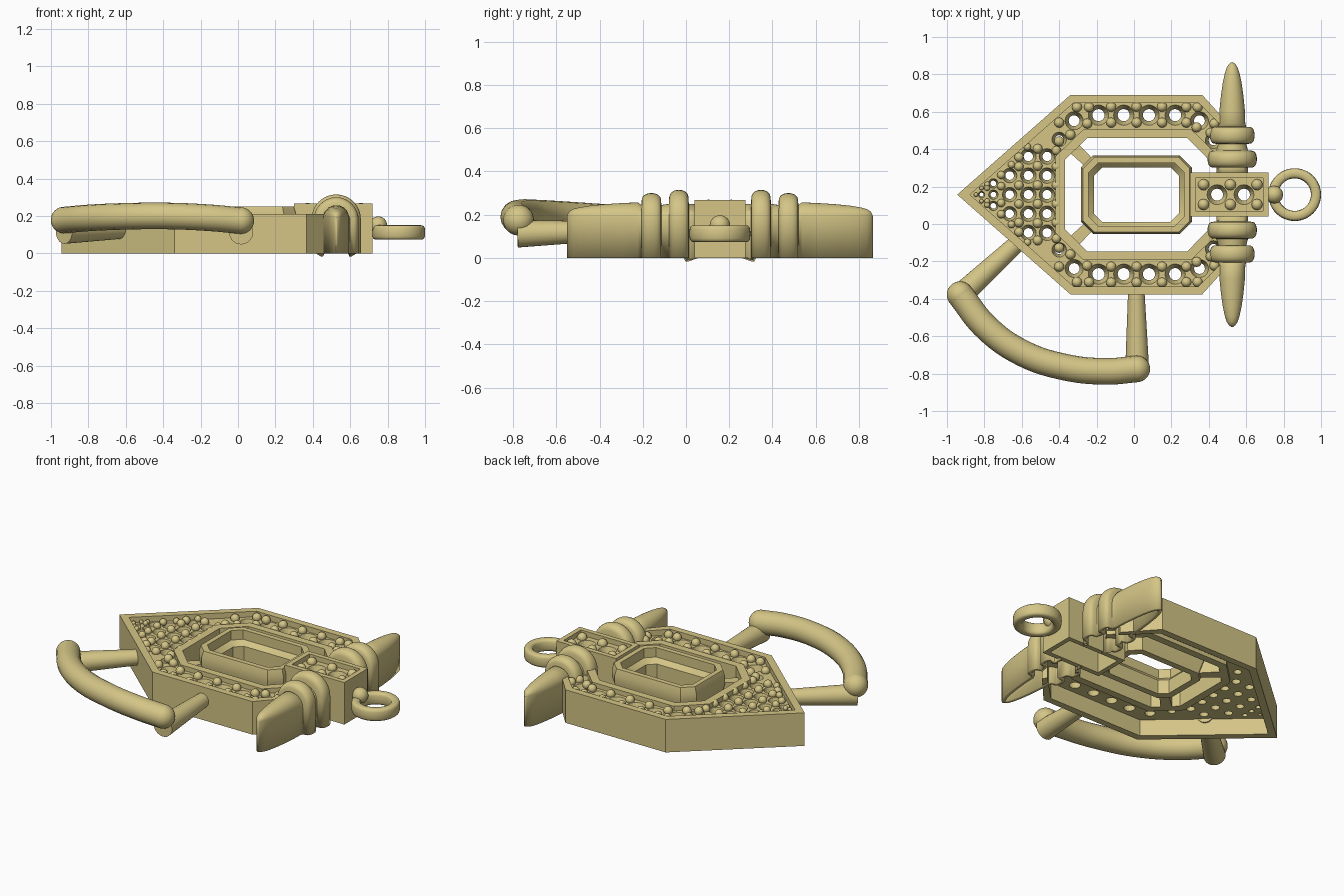
import bpy, bmesh, math
from mathutils import Vector, Matrix

if "Cube" in bpy.data.objects:
    bpy.data.objects.remove(bpy.data.objects["Cube"])

CY = 0.157  # symmetry line of the pendant
gold = bpy.data.materials.new("gold")
gold.diffuse_color = (0.66, 0.56, 0.24, 1)
gold.use_nodes = True
gold.node_tree.nodes["Principled BSDF"].inputs["Base Color"].default_value = gold.diffuse_color


def finish(name, bm, smooth=True):
    bmesh.ops.recalc_face_normals(bm, faces=bm.faces)
    me = bpy.data.meshes.new(name)
    bm.to_mesh(me)
    bm.free()
    ob = bpy.data.objects.new(name, me)
    bpy.context.collection.objects.link(ob)
    me.materials.append(gold)
    activate(ob)
    if smooth:
        bpy.ops.object.shade_smooth_by_angle(angle=math.radians(35))
    return ob


def activate(ob):
    bpy.ops.object.select_all(action='DESELECT')
    ob.select_set(True)
    bpy.context.view_layer.objects.active = ob


def sym(half):
    """Mirror a half outline (x, distance from symmetry line)."""
    return ([(x, CY + d) for x, d in half] +
            [(x, CY - d) for x, d in reversed(half) if d > 0])


def prism(name, pts, z0, z1):
    bm = bmesh.new()
    f = bm.faces.new([bm.verts.new((x, y, z0)) for x, y in pts])
    r = bmesh.ops.extrude_face_region(bm, geom=[f])
    vs = [v for v in r['geom'] if isinstance(v, bmesh.types.BMVert)]
    bmesh.ops.translate(bm, verts=vs, vec=(0, 0, z1 - z0))
    return finish(name, bm, False)


def loft(name, loops, close_rows=False):
    """Skin closed loops of equal length; rows may wrap around."""
    bm = bmesh.new()
    rows = [[bm.verts.new(p) for p in lp] for lp in loops]
    n = len(rows[0])
    for i in range(len(rows) - (0 if close_rows else 1)):
        a, b = rows[i], rows[(i + 1) % len(rows)]
        for j in range(n):
            k = (j + 1) % n
            bm.faces.new((a[j], a[k], b[k], b[j]))
    return finish(name, bm)


def beads(name, spots, z):
    bm = bmesh.new()
    for x, y, r in spots:
        bmesh.ops.create_uvsphere(bm, u_segments=12, v_segments=8, radius=r,
                                  matrix=Matrix.Translation((x, y, z)))
    return finish(name, bm)


def drill(plate, spots, z0, z1):
    """Cut flared gem seats through a plate."""
    bm = bmesh.new()
    for x, y, r in spots:
        bmesh.ops.create_cone(bm, cap_ends=True, segments=20, radius1=r * 0.55, radius2=r,
                              depth=z1 - z0, matrix=Matrix.Translation((x, y, (z0 + z1) / 2)))
    cutter = finish("seat_cutter", bm, False)
    cutter.hide_render = True
    m = plate.modifiers.new("seats", 'BOOLEAN')
    m.operation, m.solver, m.object = 'DIFFERENCE', 'EXACT', cutter
    activate(plate)
    bpy.ops.object.modifier_apply(modifier=m.name)
    bpy.data.objects.remove(cutter)


def both(spots):
    return [(x, CY + s * d, r) for x, d, r in spots for s in ((1, -1) if d > 0 else (1,))]


# Shield body: outer wall, inner rim, sunken drilled plate
A = sym([(.53, .35), (.365, .533), (-.34, .533), (-.945, 0)])
B = sym([(.515, .32), (.345, .49), (-.323, .49), (-.877, 0)])
C = sym([(.485, .175), (.305, .35), (-.27, .35), (-.42, .205)])
D = sym([(.455, .13), (.285, .303), (-.25, .303), (-.37, .185)])
prism("outer_wall", A + B[::-1], 0, 0.21)
prism("inner_rim", C + D[::-1], 0.08, 0.205)
plate = prism("gem_plate", B + C[::-1], 0.105, 0.175)

row = [-.19, -.055, .08, .22]
holes = [(x, .425, .056) for x in row]
holes += [(-.32, .395, .05), (.35, .395, .05), (-.4, .295, .04), (.425, .29, .045)]
for x, r, ds in ((-.465, .043, (0, .102, .204)), (-.565, .043, (0, .102, .204)),
                 (-.665, .04, (0, .102)), (-.752, .026, (0, .06)), (-.815, .018, (0,))):
    holes += [(x, d, r) for d in ds]
drill(plate, both(holes), 0.1, 0.18)

# Bead prongs on the shield
spots = [(x, d, .027) for x in (-.122, .014, .15) for d in (.47, .385)]
spots += [(x, d, .027) for x, d in ((-.305, .468), (-.24, .468), (-.25, .38), (.28, .468),
          (.34, .468), (.28, .385), (.335, .36), (.43, .38), (-.4, .385), (-.4, .285),
          (-.34, .32), (.41, .33))]
for x, r, ds in ((-.415, .025, (.05, .15, .235)), (-.515, .026, (.05, .153, .245)),
                 (-.57, .02, (.255,)), (-.615, .025, (.05, .15, .2)), (-.71, .022, (.045, .105)),
                 (-.655, .02, (.16,)), (-.785, .015, (.035, .055)), (-.815, .012, (.035,)),
                 (-.845, .012, (0,))):
    spots += [(x, d, r) for d in ds]
beads("shield_beads", both(spots), 0.184)


# Centre octagonal setting with a stepped seat
def octagon(hx, hy, c, z, cx=0.013):
    q = [(hx, hy - c), (hx - c, hy), (c - hx, hy), (-hx, hy - c),
         (-hx, c - hy), (c - hx, -hy), (hx - c, -hy), (hx, c - hy)]
    return [(cx + x, CY + y, z) for x, y in q]


loft("centre_setting", [octagon(*o) for o in (
    (.27, .185, .06, .07), (.297, .21, .065, .16), (.297, .21, .065, .21), (.285, .2, .06, .25),
    (.255, .168, .05, .25), (.255, .168, .05, .19), (.228, .145, .045, .16),
    (.228, .145, .045, .07))], True)
for s in (1, -1):
    prism("setting_strut", [(x, CY + s * d) for x, d in
          ((-.21, .18), (-.25, .14), (-.36, .24), (-.31, .285))], 0.08, 0.16)


# Clasp box with gem seats and beads
def rect(m):
    return [(.30 + m, .04 + m), (.72 - m, .04 + m), (.72 - m, .275 - m), (.30 + m, .275 - m)]


loft("clasp_box", [[(x, y, z) for x, y in rect(m)]
     for m, z in ((0, 0), (0, .267), (.03, .267), (.03, 0))], True)
lid = prism("clasp_lid", rect(.025), 0.17, 0.235)
drill(lid, [(x, CY, .055) for x in (.444, .588)], 0.165, 0.24)
beads("clasp_beads", [(x, CY + s * .053, .03) for x in (.372, .515, .658) for s in (1, -1)], 0.24)

# Crossbar: hollow arched bar with two collars, on both sides of the box
prof = [(.1, .085, .25), (.144, .085, .25)]
for c, w0, w1, h0, h1 in ((.19, .085, .132, .25, .315), (.317, .075, .12, .245, .3)):
    for i in range(13):
        t = math.pi * i / 12
        k = max(0, math.sin(t)) ** 0.5
        prof.append((c - .046 * math.cos(t), w0 + (w1 - w0) * k, h0 + (h1 - h0) * k))
prof += [(.38, .07, .257), (.45, .068, .254), (.53, .06, .249), (.6, .05, .242), (.65, .039, .234),
         (.68, .029, .226), (.698, .017, .214), (.706, .007, .2), (.708, .001, .19)]
for s in (1, -1):
    bm = bmesh.new()
    rows = []
    for d, w, h in prof:
        sec = [(w, 0)] + [(w * math.cos(math.pi * i / 16), h - w + w * math.sin(math.pi * i / 16))
                          for i in range(17)] + [(-w, 0)]
        rows.append([bm.verts.new((.525 + x, CY + s * d, z)) for x, z in sec])
    for a, b in zip(rows, rows[1:]):
        for j in range(len(a) - 1):
            bm.faces.new((a[j], a[j + 1], b[j + 1], b[j]))
    bmesh.ops.recalc_face_normals(bm, faces=bm.faces)
    # make every normal point outwards (up on the crown)
    bm.normal_update()
    if sum(f.normal.z for f in bm.faces) < 0:
        bmesh.ops.reverse_faces(bm, faces=bm.faces)
    me = bpy.data.meshes.new("crossbar")
    bm.to_mesh(me)
    bm.free()
    bar = bpy.data.objects.new("crossbar", me)
    bpy.context.collection.objects.link(bar)
    me.materials.append(gold)
    activate(bar)
    bpy.ops.object.shade_smooth_by_angle(angle=math.radians(50))
    m = bar.modifiers.new("shell", 'SOLIDIFY')
    m.thickness, m.offset = 0.022, -1

# Hanging ring and its solder bead
loops = []
for i in range(48):
    a = 2 * math.pi * i / 48
    lp = []
    for j in range(16):
        t = 2 * math.pi * j / 16
        c, sn = math.cos(t), math.sin(t)
        r = .114 + .027 * math.copysign(abs(c) ** .6, c)
        lp.append((.859 + r * math.cos(a), CY + r * math.sin(a),
                   .112 + .039 * math.copysign(abs(sn) ** .6, sn)))
    loops.append(lp)
loft("hanging_ring", loops, True)
beads("ring_bead", [(.75, CY, .048)], 0.15)


# Curved handle on two tapered posts
def post(name, p, q, r0, r1):
    p, q = Vector(p), Vector(q)
    v = q - p
    bm = bmesh.new()
    bmesh.ops.create_cone(bm, cap_ends=True, segments=28, radius1=r0, radius2=r1, depth=v.length,
                          matrix=Matrix.Translation((p + q) / 2) @
                          v.to_track_quat('Z', 'Y').to_matrix().to_4x4())
    finish(name, bm)


post("left_post", (-.6, -.08, .125), (-.93, -.385, .115), .045, .064)
post("right_post", (.012, -.34, .125), (.017, -.78, .112), .043, .064)
path = [(-.93, -.378, .178), (-.79, -.553, .19), (-.6, -.688, .198), (-.38, -.763, .2),
        (-.15, -.788, .19), (.015, -.775, .175)]
cu = bpy.data.curves.new("handle", 'CURVE')
cu.dimensions = '3D'
cu.bevel_depth, cu.bevel_resolution, cu.use_fill_caps = 0.071, 6, True
sp = cu.splines.new('BEZIER')
sp.bezier_points.add(len(path) - 1)
for b, p in zip(sp.bezier_points, path):
    b.co = p
    b.handle_left_type = b.handle_right_type = 'AUTO'
handle = bpy.data.objects.new("handle", cu)
bpy.context.collection.objects.link(handle)
cu.materials.append(gold)
activate(handle)
bpy.ops.object.convert(target='MESH')
bpy.ops.object.shade_smooth_by_angle(angle=math.radians(40))
for p in (path[0], path[-1]):
    bm = bmesh.new()
    bmesh.ops.create_uvsphere(bm, u_segments=28, v_segments=16, radius=.071, matrix=Matrix.Translation(p))
    finish("handle_end", bm)
